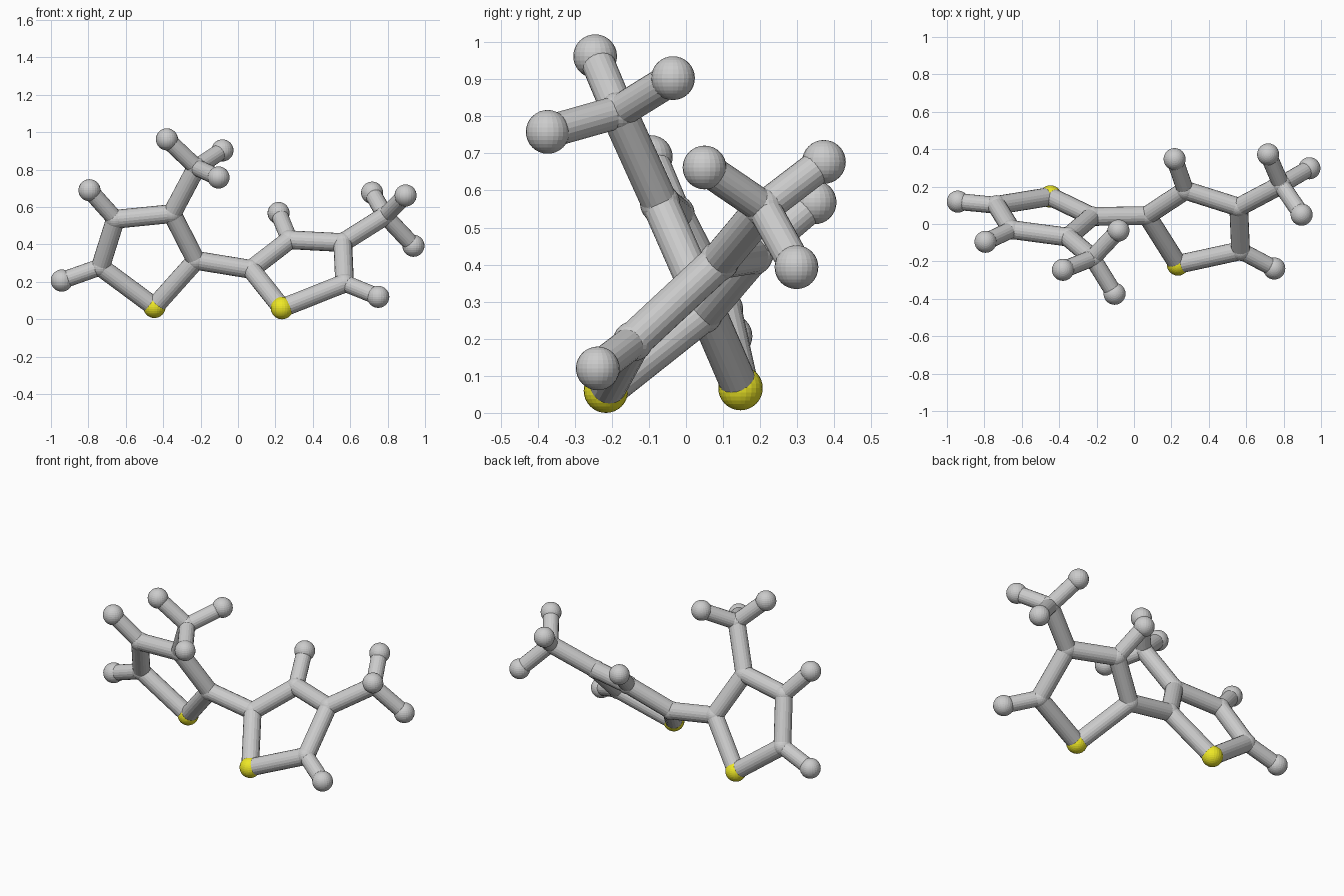
import bpy
from mathutils import Vector

if "Cube" in bpy.data.objects:
    bpy.data.objects.remove(bpy.data.objects["Cube"])

# Atom centres; names: s = sulphur, c = carbon, h = hydrogen
ATOMS = {
    # left ring
    "s_left": (-.447, .147, .067), "c_left_link": (-.225, .04, .315),
    "c_left_top": (-.353, -.07, .565), "c_left_far": (-.655, -.03, .535),
    "c_left_low": (-.735, .10, .28), "h_left_low": (-.942, .12, .207),
    "h_left_far": (-.794, -.095, .69),
    # left methyl group
    "c_left_methyl": (-.222, -.182, .812), "h_left_methyl_a": (-.38, -.245, .962),
    "h_left_methyl_b": (-.083, -.035, .903), "h_left_methyl_c": (-.104, -.373, .758),
    # right ring
    "s_right": (.235, -.216, .06), "c_right_link": (.07, .045, .267),
    "c_right_top": (.275, .18, .425), "c_right_far": (.56, .09, .41),
    "c_right_low": (.57, -.143, .193), "h_right_low": (.75, -.238, .12),
    "h_right_top": (.217, .347, .568),
    # right methyl group
    "c_right_methyl": (.787, .21, .553), "h_right_methyl_a": (.717, .372, .677),
    "h_right_methyl_b": (.896, .05, .662), "h_right_methyl_c": (.938, .298, .393),
}

BONDS = [("c_left_link", "c_right_link")]
for side, order in (("left", ["s", "c_link", "c_top", "c_far", "c_low"]),
                    ("right", ["s", "c_link", "c_top", "c_far", "c_low"])):
    ring = [n.replace("_", f"_{side}_") if "_" in n else f"{n}_{side}" for n in order]
    BONDS += list(zip(ring, ring[1:] + ring[:1]))
    BONDS += [(f"c_{side}_methyl", f"h_{side}_methyl_{k}") for k in "abc"]
    BONDS.append((f"c_{side}_low", f"h_{side}_low"))
BONDS += [("c_left_top", "c_left_methyl"), ("c_left_far", "h_left_far"),
          ("c_right_far", "c_right_methyl"), ("c_right_top", "h_right_top")]

RADIUS = {"s": .06, "c": .054, "h": .059}
LABEL = {"s": "sulphur", "c": "carbon", "h": "hydrogen"}

yellow = bpy.data.materials.new("yellow")
yellow.diffuse_color = (.85, .8, .02, 1)
yellow.use_nodes = True
yellow.node_tree.nodes["Principled BSDF"].inputs["Base Color"].default_value = yellow.diffuse_color


def ball(name, pos):
    kind = name[0]
    bpy.ops.mesh.primitive_uv_sphere_add(segments=24, ring_count=16,
                                         radius=RADIUS[kind], location=pos)
    ob = bpy.context.object
    ob.name = LABEL[kind] + name[1:]
    if kind == "s":
        ob.data.materials.append(yellow)


def stick(a, b):
    p, q = Vector(ATOMS[a]), Vector(ATOMS[b])
    d = q - p
    bpy.ops.mesh.primitive_cylinder_add(vertices=20, depth=d.length,
                                        radius=.045 if b[0] == "h" else .05,
                                        location=(p + q) / 2)
    ob = bpy.context.object
    ob.name = f"bond_{a}_to_{b}"
    ob.rotation_euler = d.to_track_quat('Z', 'Y').to_euler()


# Atom balls
for name, pos in ATOMS.items():
    ball(name, pos)

# Connecting sticks
for a, b in BONDS:
    stick(a, b)
